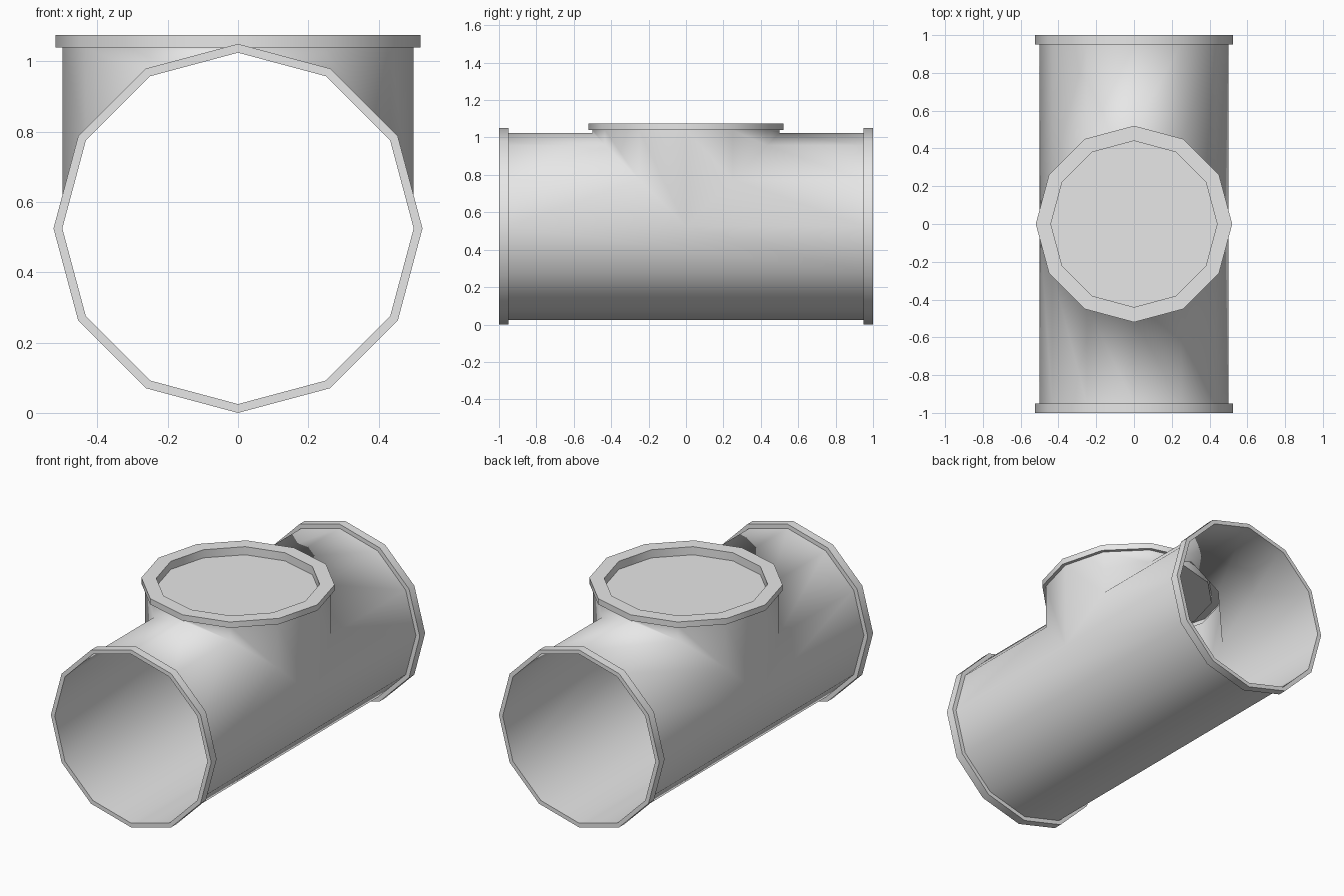
import bpy, bmesh, math
from mathutils import Matrix, Vector

cube = bpy.data.objects.get("Cube")
if cube:
    bpy.data.objects.remove(cube, do_unlink=True)

SIDES = 12
R = 0.5            # pipe and branch radius
AXIS = 0.525       # height of the pipe axis
LIP = 0.95         # where the end flanges begin
BRANCH_TOP = 1.04

mat = bpy.data.materials.new("light_grey")
mat.use_nodes = True
grey = (0.8, 0.8, 0.8, 1)
mat.diffuse_color = grey
mat.node_tree.nodes["Principled BSDF"].inputs["Base Color"].default_value = grey


def ring(radius):
    """Points of a regular polygon with a corner on each axis."""
    return [(radius * math.cos(math.tau * k / SIDES),
             radius * math.sin(math.tau * k / SIDES)) for k in range(SIDES)]


def finish(name, bm, angle):
    bmesh.ops.remove_doubles(bm, verts=bm.verts[:], dist=1e-4)
    bmesh.ops.recalc_face_normals(bm, faces=bm.faces[:])
    mesh = bpy.data.meshes.new(name)
    bm.to_mesh(mesh)
    bm.free()
    mesh.materials.append(mat)
    obj = bpy.data.objects.new(name, mesh)
    bpy.context.collection.objects.link(obj)
    bpy.ops.object.select_all(action='DESELECT')
    obj.select_set(True)
    bpy.context.view_layer.objects.active = obj
    bpy.ops.object.shade_smooth_by_angle(angle=math.radians(angle))
    return obj


def add_face(bm, points):
    """Add a face, skipping repeated corners."""
    kept = []
    for p in map(Vector, points):
        if all((p - q).length > 1e-4 for q in kept):
            kept.append(p)
    if len(kept) > 2:
        bm.faces.new([bm.verts.new(p) for p in kept])


def revolve(name, profile, matrix, capped=False):
    """Sweep a (radius, height) profile around z, then place it."""
    bm = bmesh.new()
    loops = [[bm.verts.new((x, y, h)) for x, y in ring(r)] for r, h in profile]
    for a, b in zip(loops, loops[1:]):
        for k in range(SIDES):
            n = (k + 1) % SIDES
            bm.faces.new((a[k], a[n], b[n], b[k]))
    if capped:
        bm.faces.new(loops[-1])
    bm.transform(matrix)
    return finish(name, bm, 40)


# Tee body: pipe and branch walls meet on the two 45 degree mitre planes
bm = bmesh.new()
corners = ring(R)
for k in range(SIDES):
    (x1, h1), (x2, h2) = corners[k], corners[(k + 1) % SIDES]
    # Horizontal pipe
    if h1 + h2 > 0:
        for s in (-1, 1):
            add_face(bm, [(x1, s * LIP, AXIS + h1), (x2, s * LIP, AXIS + h2),
                          (x2, s * h2, AXIS + h2), (x1, s * h1, AXIS + h1)])
    else:
        points = [(x1, -LIP, AXIS + h1), (x2, -LIP, AXIS + h2)]
        if abs(h2) < 1e-4:
            points.append((x2, 0, AXIS))
        points += [(x2, LIP, AXIS + h2), (x1, LIP, AXIS + h1)]
        if abs(h1) < 1e-4:
            points.append((x1, 0, AXIS))
        add_face(bm, points)
    # Vertical branch
    add_face(bm, [(x1, h1, BRANCH_TOP), (x2, h2, BRANCH_TOP),
                  (x2, h2, AXIS + abs(h2)), (x1, h1, AXIS + abs(h1))])
finish("tee_body", bm, 100)

# End flanges
lip_profile = [(R, LIP), (0.525, LIP), (0.525, 1), (R, 1), (R, LIP)]
for name, turn in (("front_flange", 90), ("back_flange", -90)):
    place = Matrix.Translation((0, 0, AXIS)) @ Matrix.Rotation(math.radians(turn), 4, 'X')
    revolve(name, lip_profile, place)

# Branch flange with its recessed cap
revolve("branch_flange_and_cap",
        [(R, BRANCH_TOP), (0.52, BRANCH_TOP), (0.52, 1.075), (0.44, 1.075), (0.44, 1.027)],
        Matrix.Identity(4), capped=True)
